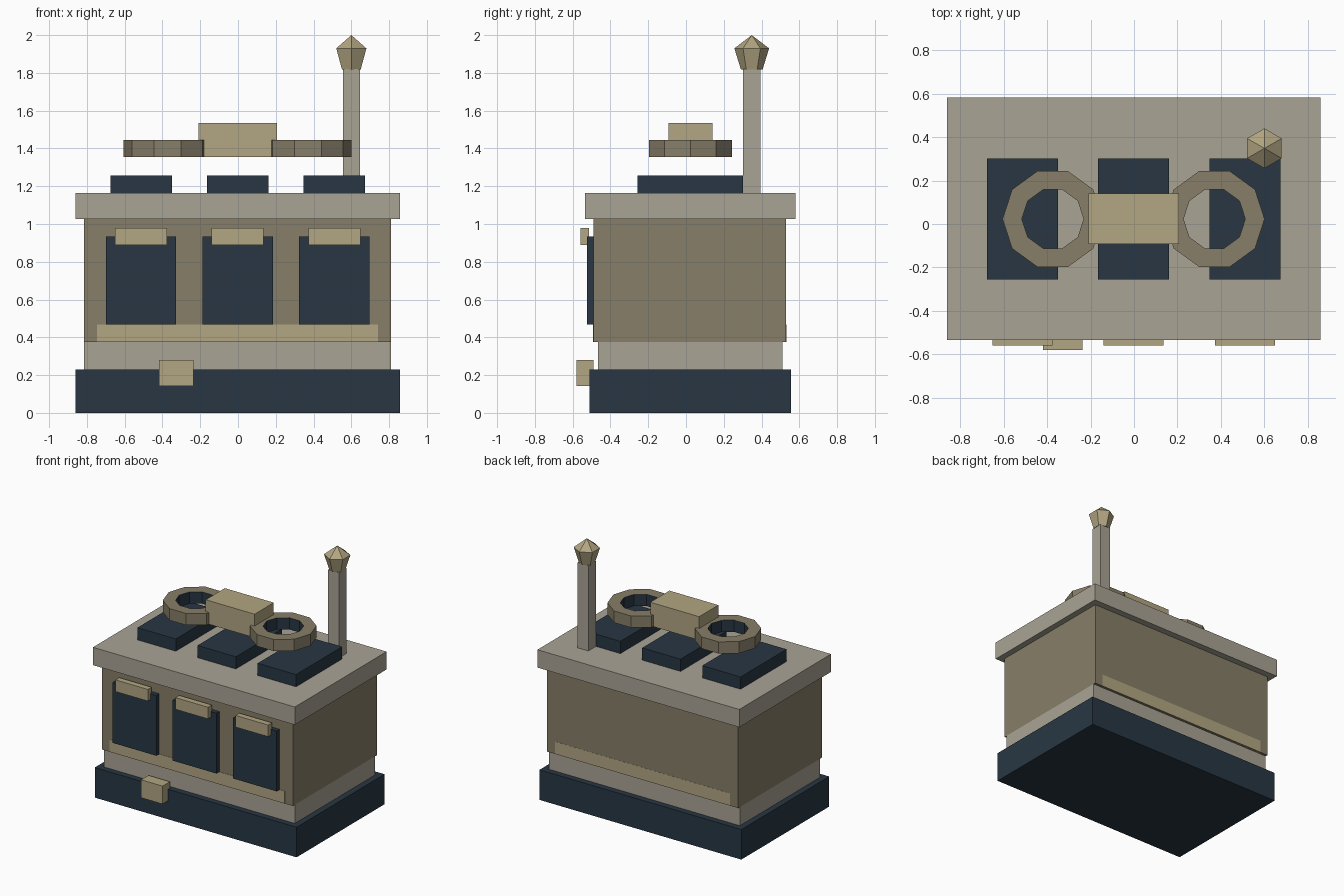
import bpy, bmesh
from math import cos, sin, pi

if "Cube" in bpy.data.objects:
    bpy.data.objects.remove(bpy.data.objects["Cube"])


def material(name, rgb):
    m = bpy.data.materials.new(name)
    m.diffuse_color = (*rgb, 1)
    m.use_nodes = True
    m.node_tree.nodes["Principled BSDF"].inputs["Base Color"].default_value = m.diffuse_color
    return m


NAVY = material("navy", (0.021, 0.037, 0.056))
STONE = material("stone", (0.40, 0.37, 0.30))
BROWN = material("brown", (0.245, 0.21, 0.14))
TAN = material("tan", (0.445, 0.38, 0.223))


def finish(name, bm, *mats):
    bmesh.ops.recalc_face_normals(bm, faces=bm.faces)
    me = bpy.data.meshes.new(name)
    bm.to_mesh(me)
    bm.free()
    for m in mats:
        me.materials.append(m)
    ob = bpy.data.objects.new(name, me)
    bpy.context.collection.objects.link(ob)
    return ob


def box(name, x, y, z, mat):
    """Box from (min, max) ranges."""
    bm = bmesh.new()
    bmesh.ops.create_cube(bm, size=1)
    for v in bm.verts:
        v.co = [sum(r) / 2 + c * (r[1] - r[0]) for r, c in zip((x, y, z), v.co)]
    return finish(name, bm, mat)


def ring(name, cx, cy, z0, z1, outer, inner, n=10):
    """Flat open ring with a dark inner wall."""
    bm = bmesh.new()
    section = [(outer, z0), (outer, z1), (inner, z1), (inner, z0)]
    loops = [[bm.verts.new((cx + r * cos(2 * pi * i / n), cy + r * sin(2 * pi * i / n), z))
              for r, z in section] for i in range(n)]
    for i in range(n):
        a, b = loops[i], loops[(i + 1) % n]
        for k in range(4):
            f = bm.faces.new((a[k], b[k], b[(k + 1) % 4], a[(k + 1) % 4]))
            f.material_index = 1 if k == 2 else 0
    return finish(name, bm, BROWN, NAVY)


def finial(name, cx, cy, profile, apex, n=6):
    """Faceted knob: stacked hexagons closed by a point."""
    bm = bmesh.new()
    low, high = [[bm.verts.new((cx + r * cos(2 * pi * (i + 0.5) / n),
                                cy + r * sin(2 * pi * (i + 0.5) / n), z))
                  for i in range(n)] for r, z in profile]
    tip = bm.verts.new((cx, cy, apex))
    bm.faces.new(low)
    for i in range(n):
        j = (i + 1) % n
        bm.faces.new((low[i], low[j], high[j], high[i]))
        bm.faces.new((high[i], high[j], tip))
    return finish(name, bm, TAN)


# Stacked main volumes
box("base", (-0.86, 0.857), (-0.512, 0.556), (0, 0.231), NAVY)
box("plinth", (-0.815, 0.81), (-0.467, 0.51), (0.231, 0.374), STONE)
box("body", (-0.815, 0.81), (-0.49, 0.53), (0.374, 1.027), BROWN)
box("lower_band", (-0.747, 0.742), (-0.492, 0.531), (0.374, 0.469), TAN)
box("top_slab", (-0.86, 0.857), (-0.534, 0.581), (1.027, 1.164), STONE)

# Three front panels with handles, and three pads on top
for label, cx, half in (("left", -0.513, 0.163), ("middle", -0.002, 0.163), ("right", 0.51, 0.163)):
    box(label + "_panel", (cx - 0.186, cx + 0.186), (-0.525, -0.48), (0.469, 0.933), NAVY)
    box(label + "_handle", (cx - 0.138, cx + 0.138), (-0.559, -0.513), (0.889, 0.979), TAN)
    box(label + "_pad", (cx - half, cx + half), (-0.256, 0.302), (1.164, 1.258), NAVY)

# Small box on the front of the base
box("front_block", (-0.418, -0.236), (-0.58, -0.49), (0.143, 0.281), TAN)

# Pair of rings joined by a central block
for label, cx in (("left_ring", -0.374), ("right_ring", 0.37)):
    ring(label, cx, 0.023, 1.354, 1.444, 0.231, 0.142)
box("ring_bridge", (-0.21, 0.206), (-0.093, 0.14), (1.354, 1.535), TAN)

# Post with faceted finial
box("post", (0.555, 0.646), (0.302, 0.394), (1.164, 1.82), STONE)
finial("post_finial", 0.6, 0.348, [(0.057, 1.817), (0.092, 1.93)], 2.0)
